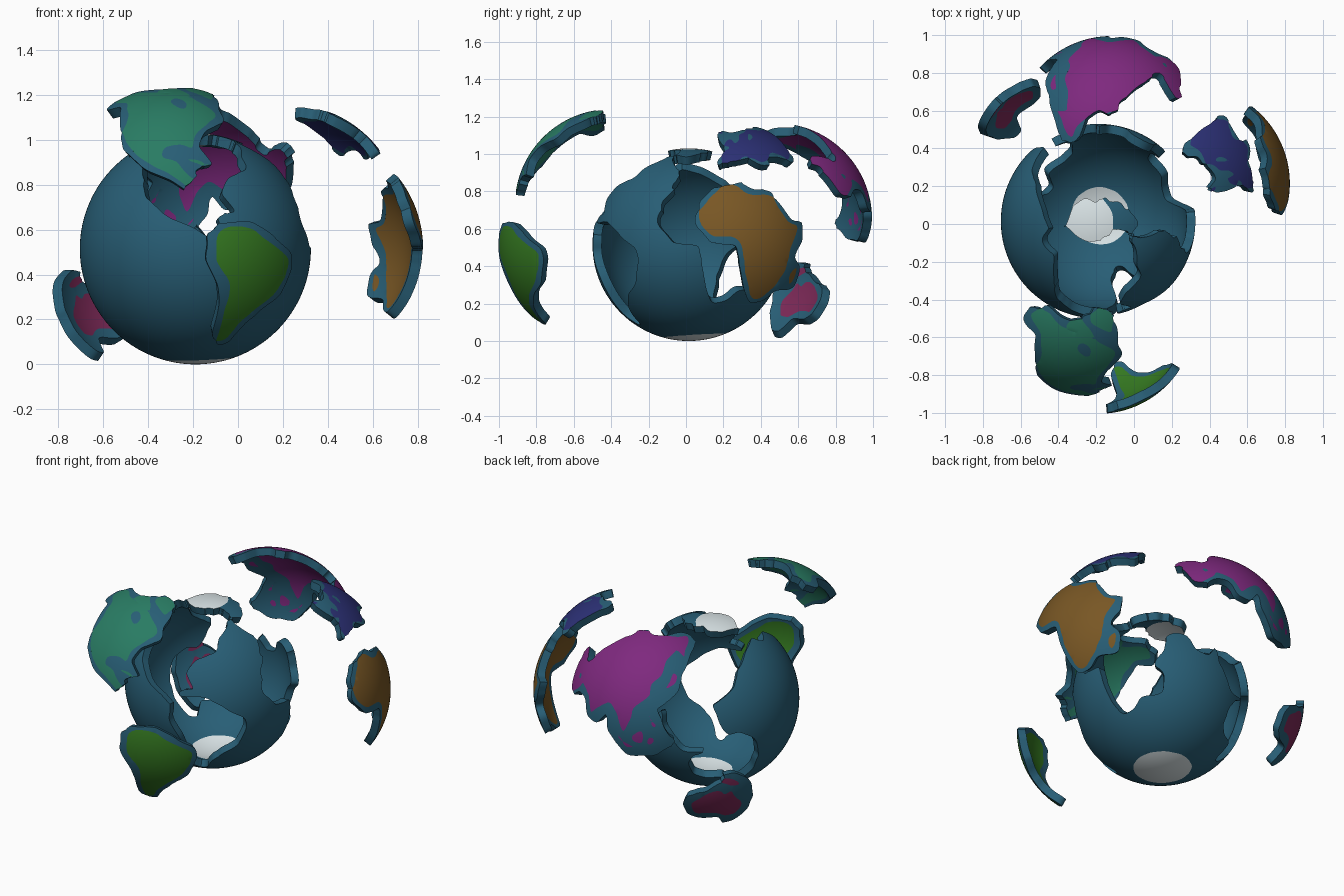
import bpy, bmesh, math
from mathutils import Vector

if "Cube" in bpy.data.objects:
    bpy.data.objects.remove(bpy.data.objects["Cube"])

CENTER = Vector((-0.19, 0.015, 0.515))
R_OUT, R_IN = 0.515, 0.468

# colours
COLOURS = [("ocean_blue", (.021, .112, .18)), ("ice_white", (.72, .8, .82)),
           ("teal_green", (.022, .2, .125)), ("leaf_green", (.035, .19, .015)),
           ("ochre_brown", (.19, .095, .018)), ("navy_blue", (.025, .03, .18)),
           ("purple", (.21, .022, .21)), ("maroon", (.2, .022, .095))]
MATS = []
for name, c in COLOURS:
    m = bpy.data.materials.new(name)
    m.diffuse_color = (*c, 1)
    m.use_nodes = True
    m.node_tree.nodes["Principled BSDF"].inputs["Base Color"].default_value = m.diffuse_color
    MATS.append(m)

PIECES = []


def piece(name, offset, colour, outline, lands, seas=()):
    """A loose shell piece: outline, land areas and inland seas as (lon, lat) loops."""
    PIECES.append((name, Vector(offset), colour, outline, lands, seas))


piece("southern_west_continent", (0, -.505, 0), 3,
      [(-83, 8), (-76, 13), (-62, 14), (-48, 7), (-33, -3), (-32, -10), (-37, -24), (-47, -31),
       (-56, -41), (-62, -56), (-70, -58), (-78, -50), (-76, -30), (-78, -18), (-85, -5)],
      [[(-79, 8), (-72, 12), (-60, 10), (-50, 3), (-35, -5), (-37, -14), (-42, -23), (-50, -29),
        (-60, -39), (-66, -54), (-73, -53), (-73, -38), (-71, -18), (-80, -6), (-79, 2)]])

piece("african_plate", (.5, .2, 0), 4,
      [(-18, 27), (-10, 35), (-3, 38), (11, 40), (20, 35), (34, 34), (38, 24), (44, 14), (54, 13),
       (52, 2), (44, -8), (53, -13), (52, -26), (45, -28), (35, -28), (29, -36), (18, -38), (12, -28),
       (8, -12), (6, 0), (-9, 1), (-20, 13)],
      [[(-17, 21), (-9, 32), (-2, 37), (10, 38), (12, 33), (20, 31), (33, 31), (37, 20), (43, 12),
        (51, 12), (41, -3), (40, -15), (33, -27), (26, -34), (18, -35), (12, -17), (9, 2), (5, 5),
        (-8, 5), (-17, 13)],
       [(44, -17), (49, -13), (50, -17), (47, -25), (44, -24)]])

piece("european_plate", (.41, .24, .13), 5,
      [(-14, 36), (-5, 35), (10, 38), (18, 36), (25, 33), (30, 41), (40, 41), (50, 36), (55, 41),
       (56, 50), (63, 60), (78, 73), (60, 77), (40, 72), (25, 73), (10, 68), (-5, 65), (-18, 69), (-25, 65), (-14, 55),
       (-8, 47)],
      [[(-10, 37), (0, 37), (10, 43), (17, 39), (23, 36), (28, 42), (40, 44), (48, 38), (60, 52), (66, 70),
        (40, 69), (26, 71), (6, 62), (6, 57), (-2, 50), (-9, 44)],
       [(-6, 50), (1, 51), (-2, 59), (-7, 57), (-10, 52)],
       [(-24, 64), (-14, 64), (-16, 67), (-23, 67)]],
      [[(14, 54), (22, 57), (25, 65), (20, 64)], [(28, 42), (40, 42), (34, 46)]])

piece("asian_plate", (.07, .465, .135), 6,
      [(24, 35), (24, 42), (42, 44), (55, 50), (60, 62), (70, 76), (105, 80), (115, 75), (150, 73), (180, 72),
       (193, 67), (188, 60), (168, 54), (157, 47), (149, 42), (142, 30), (126, 20), (132, 5), (138, -3),
       (124, -13), (105, -14), (92, 2), (90, 14), (83, 4), (74, 6), (68, 18), (58, 18), (46, 9), (38, 20), (34, 30)],
      [[(26, 37), (27, 41), (42, 42), (55, 50), (60, 66), (75, 75), (104, 78), (115, 74), (150, 72),
        (189, 66), (178, 62), (163, 58), (157, 51), (154, 60), (138, 54), (129, 41), (121, 37),
        (121, 29), (109, 20), (108, 11), (103, 2), (98, 15), (91, 22)],
       [(26, 37), (91, 22), (80, 14), (77, 8), (72, 20), (60, 25), (57, 19), (45, 13), (36, 28)],
       [(95, 5), (106, -5), (114, -8), (105, -8)], [(109, 1), (117, 7), (117, -4), (110, -3)],
       [(120, 18), (126, 8), (122, 8)], [(130, 32), (141, 36), (145, 43), (140, 43), (136, 36)],
       [(120, 1), (125, 1), (122, -5), (119, -4)]],
      [[(49, 37), (54, 37), (52, 46), (48, 45)], [(48, 30), (56, 26), (52, 24)]])

piece("north_west_continent", (-.1, -.415, .21), 2,
      [(-172, 60), (-160, 51), (-141, 56), (-129, 44), (-119, 27), (-104, 16), (-90, 10), (-82, 5),
       (-74, 8), (-80, 16), (-68, 18), (-76, 29), (-68, 39), (-50, 44), (-50, 54), (-42, 57),
       (-30, 66), (-18, 71), (-22, 79), (-72, 80), (-138, 75), (-169, 72)],
      [[(-166, 66), (-164, 58), (-155, 58), (-138, 59), (-125, 48), (-122, 36), (-112, 25), (-104, 20),
        (-92, 14), (-82, 7), (-78, 9), (-84, 15), (-88, 21), (-97, 22), (-96, 28), (-83, 30),
        (-80, 26), (-76, 36), (-62, 45), (-54, 48), (-58, 55), (-66, 61), (-80, 69), (-110, 69)],
       [(-166, 66), (-110, 69), (-80, 69), (-128, 71), (-156, 71)],
       [(-66, 76), (-52, 68), (-45, 60), (-40, 64), (-24, 70), (-22, 78), (-55, 79)],
       [(-118, 71), (-90, 70), (-65, 64), (-70, 71), (-85, 79), (-115, 75)],
       [(-85, 22), (-75, 21), (-69, 18), (-76, 19)]],
      [[(-94, 59), (-82, 52), (-77, 56), (-79, 63), (-90, 65)]])

piece("southern_island_continent", (-.17, .3, -.1), 7,
      [(108, -25), (112, -17), (124, -12), (130, -2), (143, 1), (155, -5), (160, -20), (160, -36),
       (153, -50), (142, -51), (136, -38), (120, -40), (111, -36)],
      [[(114, -24), (122, -17), (131, -12), (136, -12), (138, -17), (142, -11), (146, -19),
        (153, -26), (150, -37), (141, -38), (134, -33), (124, -33), (116, -35)],
       [(133, -3), (142, -3), (150, -9), (141, -9)], [(145, -41), (148, -41), (147, -44)]])


def inside(loop, lon, lat):
    hit = False
    for (x1, y1), (x2, y2) in zip(loop, loop[1:] + loop[:1]):
        if (y1 > lat) != (y2 > lat) and lon < x1 + (lat - y1) * (x2 - x1) / (y2 - y1):
            hit = not hit
    return hit


def classify(d):
    """Piece number (0 = ocean shell) and colour of one face direction."""
    lat = math.degrees(math.asin(max(-1, min(1, d.z))))
    lon0 = math.degrees(math.atan2(d.y, d.x))
    for i, (_, _, colour, outline, lands, seas) in enumerate(PIECES, 1):
        for lon in ((lon0, lon0 + 360) if lon0 < -160 else (lon0, lon0 - 360) if lon0 > 170 else (lon0,)):
            if inside(outline, lon, lat):
                land = any(inside(p, lon, lat) for p in lands)
                sea = any(inside(p, lon, lat) for p in seas)
                return i, colour if land and not sea else 0
    a = math.radians(lon0)
    north_ice = lat > 76 + 5 * math.cos(a)
    south_ice = lat < -71 + 4 * math.cos(a - 1.2)
    return 0, 1 if north_ice or south_ice else 0


# whole globe, with each face assigned to a piece
globe = bmesh.new()
bmesh.ops.create_icosphere(globe, subdivisions=6, radius=1)
bmesh.ops.subdivide_edges(globe, edges=[], cuts=1)
globe.verts.ensure_lookup_table()
globe.faces.ensure_lookup_table()
globe.verts.index_update()
globe.faces.index_update()
label = [classify(f.calc_center_median().normalized()) for f in globe.faces]

# smooth the outlines along the surface
near = {}
for e in globe.edges:
    a, b = (label[f.index] for f in e.link_faces)
    if a != b:
        for v, w in (e.verts, reversed(e.verts)):
            near.setdefault(v.index, []).append(w.index)
for _ in range(3):
    new = {}
    for i, ns in near.items():
        mean = sum((globe.verts[n].co for n in ns), Vector()) / len(ns)
        new[i] = (globe.verts[i].co * .5 + mean * .5).normalized()
    for i, co in new.items():
        globe.verts[i].co = co


def build(number, name, offset):
    """Thick shell from all faces of one piece, with blue rims."""
    bm = bmesh.new()
    outer, inner = {}, {}

    def vert(store, v, r):
        if v.index not in store:
            store[v.index] = bm.verts.new(v.co * r)
        return store[v.index]

    for f in globe.faces:
        if label[f.index][0] != number:
            continue
        top = [vert(outer, v, R_OUT) for v in f.verts]
        low = [vert(inner, v, R_IN) for v in f.verts]
        for loop in (top, low[::-1]):
            bm.faces.new(loop).material_index = label[f.index][1]
        for lp in f.loops:
            other = lp.link_loop_radial_next.face
            if label[other.index][0] != number:
                a, b = lp.vert.index, lp.link_loop_next.vert.index
                bm.faces.new((outer[b], outer[a], inner[a], inner[b]))
    me = bpy.data.meshes.new(name)
    bm.to_mesh(me)
    bm.free()
    for m in MATS:
        me.materials.append(m)
    ob = bpy.data.objects.new(name, me)
    ob.location = CENTER + offset
    bpy.context.collection.objects.link(ob)
    bpy.ops.object.select_all(action='DESELECT')
    ob.select_set(True)
    bpy.context.view_layer.objects.active = ob
    bpy.ops.object.shade_smooth_by_angle(angle=math.radians(35))


# ocean shell and the six loose plates
build(0, "ocean_shell", Vector())
for i, p in enumerate(PIECES, 1):
    build(i, p[0], p[1])
globe.free()
